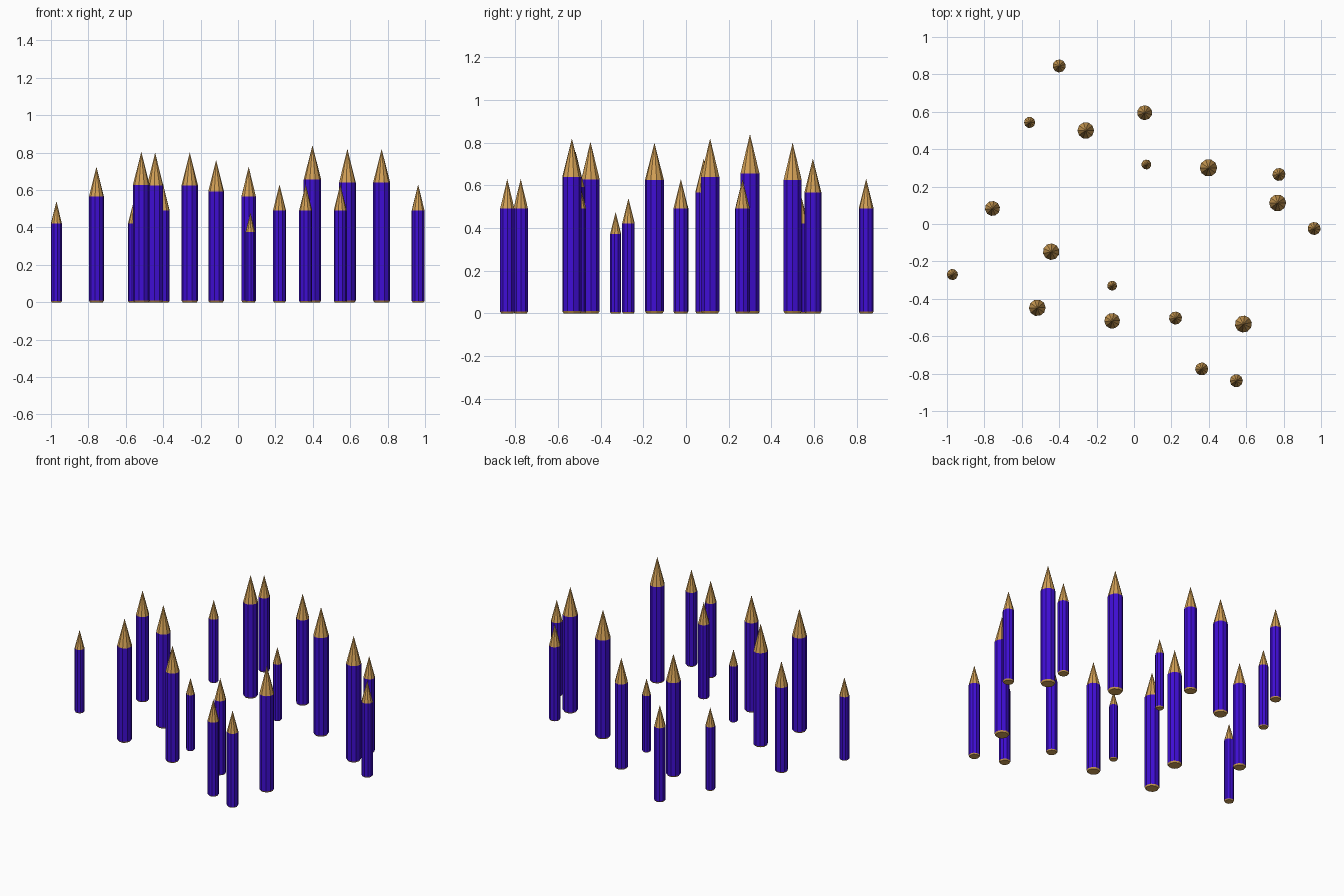
import bpy, bmesh, random
from math import tau, cos, sin

cube = bpy.data.objects.get("Cube")
if cube:
    bpy.data.objects.remove(cube, do_unlink=True)

random.seed(4)
SIDES = 10


def material(name, colour):
    m = bpy.data.materials.new(name)
    m.use_nodes = True
    m.diffuse_color = (*colour, 1)
    m.node_tree.nodes["Principled BSDF"].inputs["Base Color"].default_value = (*colour, 1)
    return m


purple = material("purple paint", (0.05, 0.004, 0.66))
wood = material("bare wood", (0.66, 0.36, 0.095))


def stake(name, x, y, height):
    """Painted shaft with a sharpened wooden point, proportions tied to its height."""
    bm = bmesh.new()
    radius, shoulder, turn = 0.0555 * height, 0.78 * height, random.uniform(0, tau)
    # rings: cut end, chamfered foot, shoulder
    rings = []
    for r, z in ((0.86 * radius, 0), (radius, 0.012 * height), (radius, shoulder)):
        rings.append([bm.verts.new((r * cos(turn + tau * i / SIDES),
                                    r * sin(turn + tau * i / SIDES), z))
                      for i in range(SIDES)])
    tip = bm.verts.new((0, 0, height))
    bm.faces.new(reversed(rings[0])).material_index = 1
    for i in range(SIDES):
        j = (i + 1) % SIDES
        for k, (low, high) in enumerate(zip(rings, rings[1:])):
            bm.faces.new((low[i], low[j], high[j], high[i])).material_index = 1 - k
        bm.faces.new((rings[-1][i], rings[-1][j], tip)).material_index = 1
    mesh = bpy.data.meshes.new(name)
    bm.to_mesh(mesh)
    bm.free()
    mesh.materials.append(purple)
    mesh.materials.append(wood)
    ob = bpy.data.objects.new(name, mesh)
    ob.location = (x, y, 0)
    bpy.context.collection.objects.link(ob)


# position and height of every stake
stakes = [
    (-0.40, 0.845, 0.63), (-0.558, 0.543, 0.54), (-0.258, 0.50, 0.80),
    (0.057, 0.595, 0.725), (0.066, 0.318, 0.48), (0.398, 0.30, 0.84),
    (0.775, 0.265, 0.63), (0.768, 0.113, 0.82), (0.963, -0.024, 0.63),
    (-0.757, 0.083, 0.725), (-0.443, -0.148, 0.80), (-0.971, -0.27, 0.54),
    (-0.117, -0.33, 0.475), (-0.517, -0.448, 0.805), (-0.117, -0.518, 0.76),
    (0.222, -0.503, 0.63), (0.585, -0.535, 0.82), (0.362, -0.775, 0.63),
    (0.547, -0.838, 0.63),
]
for n, (x, y, h) in enumerate(stakes, 1):
    stake(f"stake_{n}", x, y, h)
